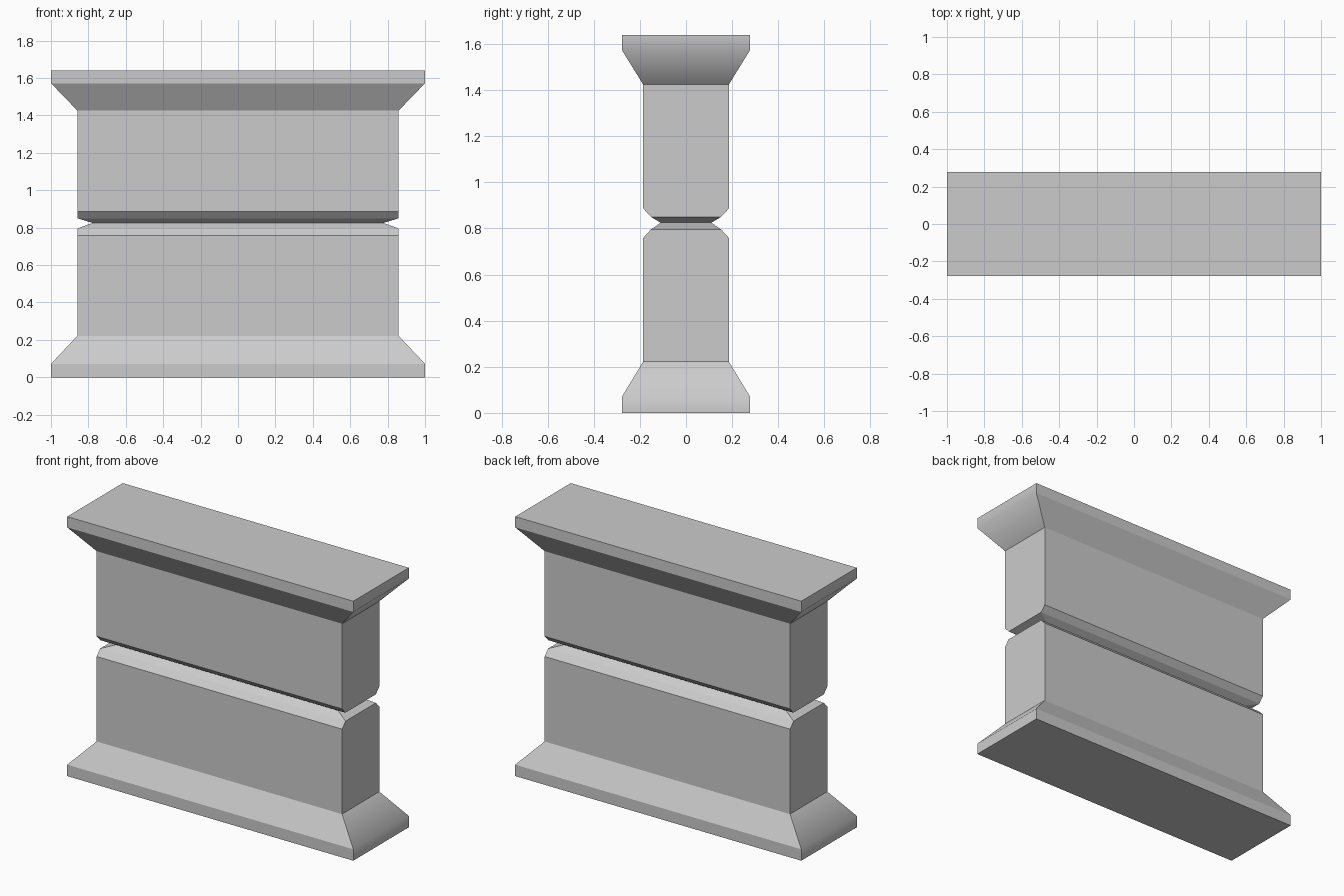
import bpy
import bmesh

if "Cube" in bpy.data.objects:
    bpy.data.objects.remove(bpy.data.objects["Cube"])

# Rectangular sections from bottom to top: (z, half width x, half depth y)
SECTIONS = [
    (0.0, 1.0, 0.277), (0.072, 1.0, 0.277),        # foot plate
    (0.222, 0.858, 0.186), (0.759, 0.858, 0.186),  # lower block
    (0.796, 0.858, 0.152), (0.825, 0.777, 0.11),   # bevel into the neck
    (0.85, 0.858, 0.152), (0.887, 0.858, 0.186),   # bevel out of the neck
    (1.425, 0.858, 0.186), (1.572, 1.0, 0.277),    # upper block and flare
    (1.64, 1.0, 0.277),                            # cap plate
]
SMOOTH_BANDS = {0, 1, 8, 9}  # flared ends are softly shaded


def loft(name, sections):
    bm = bmesh.new()
    rings = [[bm.verts.new((sx * hx, sy * hy, z))
              for sx, sy in ((-1, -1), (1, -1), (1, 1), (-1, 1))]
             for z, hx, hy in sections]
    # Side walls
    for band, (low, high) in enumerate(zip(rings, rings[1:])):
        for i in range(4):
            j = (i + 1) % 4
            face = bm.faces.new((low[i], low[j], high[j], high[i]))
            face.smooth = band in SMOOTH_BANDS and i in (1, 3)
    # Bottom and top
    bm.faces.new(rings[0][::-1])
    bm.faces.new(rings[-1])
    mesh = bpy.data.meshes.new(name)
    bm.to_mesh(mesh)
    bm.free()
    obj = bpy.data.objects.new(name, mesh)
    bpy.context.collection.objects.link(obj)
    return obj


loft("grooved_wall_block", SECTIONS)
